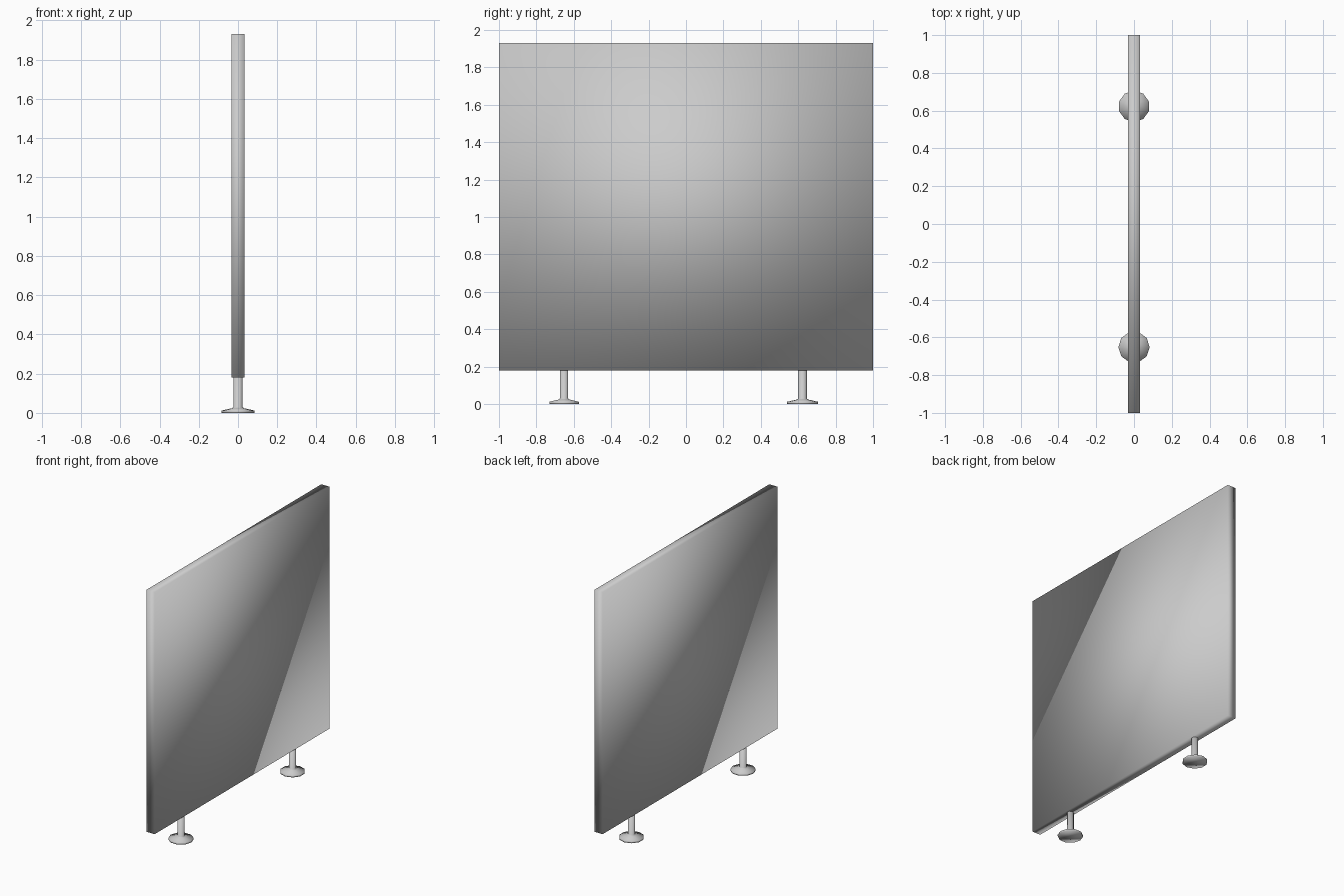
import bpy, bmesh, math

cube = bpy.data.objects.get("Cube")
if cube:
    bpy.data.objects.remove(cube, do_unlink=True)


def make_material(name, color):
    mat = bpy.data.materials.new(name)
    mat.use_nodes = True
    mat.diffuse_color = color
    mat.node_tree.nodes["Principled BSDF"].inputs["Base Color"].default_value = color
    return mat


def add_object(name, bm, mat):
    bmesh.ops.recalc_face_normals(bm, faces=bm.faces)
    for face in bm.faces:
        face.smooth = True
    mesh = bpy.data.meshes.new(name)
    bm.to_mesh(mesh)
    bm.free()
    mesh.materials.append(mat)
    obj = bpy.data.objects.new(name, mesh)
    bpy.context.collection.objects.link(obj)
    return obj


def lathe(name, profile, sides, turn, y, mat):
    """Closed solid turned about a vertical axis at the given y."""
    bm = bmesh.new()
    rings = []
    for r, z in profile:
        angles = [turn + math.tau * i / sides for i in range(sides)]
        rings.append([bm.verts.new((r * math.cos(a), y + r * math.sin(a), z))
                      for a in angles])
    for low, high in zip(rings, rings[1:]):
        for i in range(sides):
            j = (i + 1) % sides
            bm.faces.new((low[i], low[j], high[j], high[i]))
    bm.faces.new(rings[0])
    bm.faces.new(rings[-1])
    return add_object(name, bm, mat)


grey = make_material("light grey", (0.6, 0.6, 0.6, 1))

# Panel: a thin slab with softly blended normals
bm = bmesh.new()
bmesh.ops.create_cube(bm, size=1)
for v in bm.verts:
    v.co.x *= 0.066
    v.co.y *= 2
    v.co.z = 1.055 + v.co.z * 1.75
add_object("panel", bm, grey)

# Legs: a slim stem flaring into a round foot
leg_profile = [(0.083, 0), (0.083, 0.012), (0.03, 0.024), (0.023, 0.03), (0.023, 0.19)]
for name, y, turn in (("front_leg", -0.652, 0), ("back_leg", 0.623, math.pi / 2)):
    lathe(name, leg_profile, 10, turn, y, grey)
